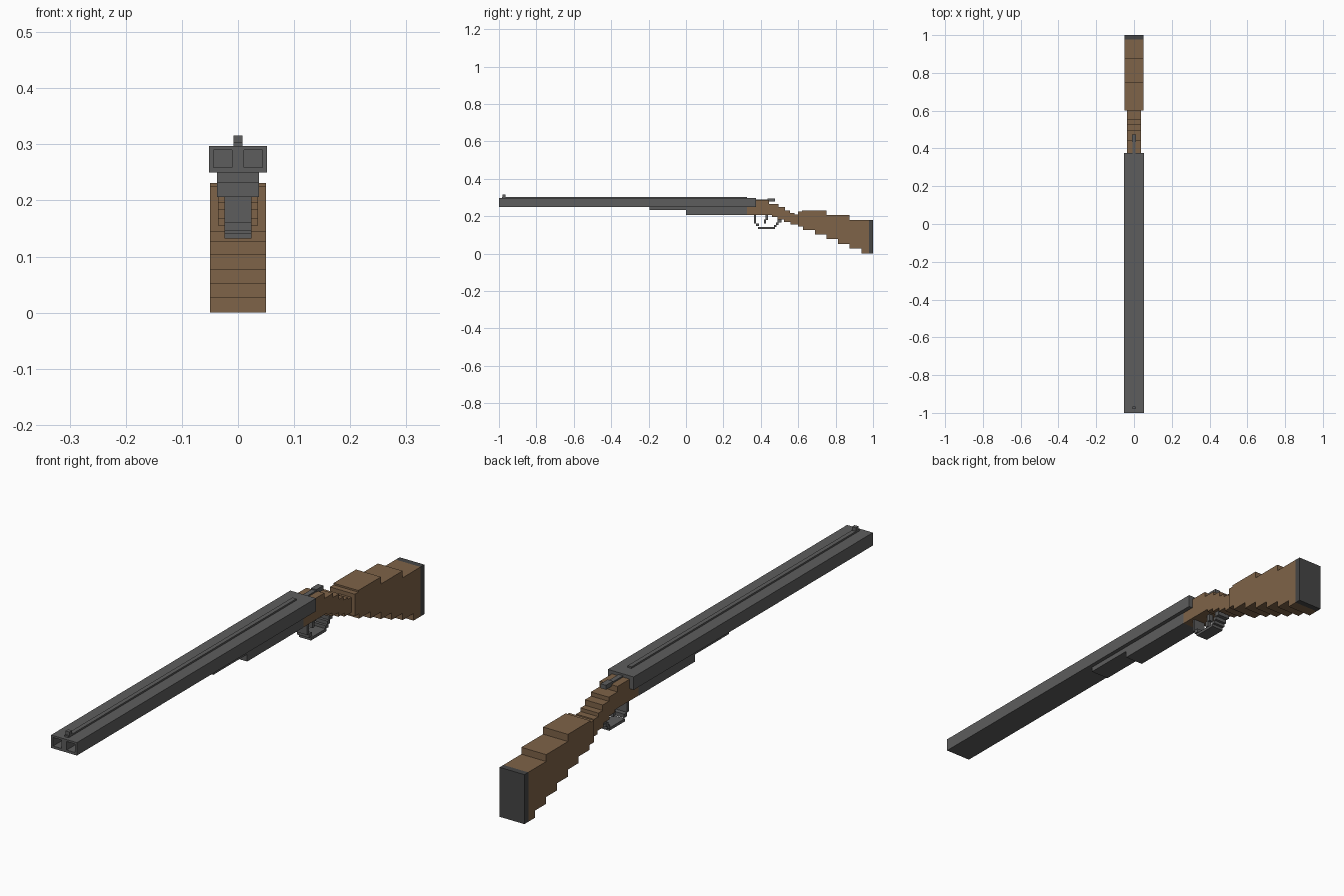
import bpy, bmesh

if "Cube" in bpy.data.objects:
    bpy.data.objects.remove(bpy.data.objects["Cube"])


def material(name, rgb):
    m = bpy.data.materials.new(name)
    m.diffuse_color = (*rgb, 1)
    m.use_nodes = True
    m.node_tree.nodes["Principled BSDF"].inputs["Base Color"].default_value = m.diffuse_color
    return m


STEEL = material("steel", (0.11, 0.11, 0.11))
WOOD = material("wood", (0.21, 0.125, 0.065))
RUBBER = material("rubber", (0.06, 0.06, 0.06))


def finish(name, bm, mat):
    bmesh.ops.recalc_face_normals(bm, faces=bm.faces[:])
    me = bpy.data.meshes.new(name)
    bm.to_mesh(me)
    bm.free()
    me.materials.append(mat)
    ob = bpy.data.objects.new(name, me)
    bpy.context.collection.objects.link(ob)
    return ob


def extrude_profile(name, half_width, pts, mat):
    """Extrude a closed (y, z) outline across x."""
    bm = bmesh.new()
    f = bm.faces.new([bm.verts.new((-half_width, y, z)) for y, z in pts])
    r = bmesh.ops.extrude_face_region(bm, geom=[f])
    bmesh.ops.translate(bm, vec=(2 * half_width, 0, 0),
                        verts=[v for v in r["geom"] if isinstance(v, bmesh.types.BMVert)])
    return finish(name, bm, mat)


def block(name, half_width, y0, y1, z0, z1, mat):
    return extrude_profile(name, half_width, [(y0, z0), (y1, z0), (y1, z1), (y0, z1)], mat)


def stairs(steps, end):
    """Turn (start y, z) steps into stair outline points."""
    pts = []
    for i, (y, z) in enumerate(steps):
        y1 = steps[i + 1][0] if i + 1 < len(steps) else end
        pts += [(y, z), (y1, z)]
    return pts


def stepped(name, half_width, top, bottom, end, mat):
    return extrude_profile(name, half_width,
                           stairs(bottom, end) + stairs(top, end)[::-1], mat)


# Twin square barrels with recessed bores
bm = bmesh.new()
for s in (-1, 1):
    def ring(x0, x1, z0, z1, y):
        return [bm.verts.new((s * x, y, z)) for x, z in ((x0, z0), (x1, z0), (x1, z1), (x0, z1))]
    loops = [ring(0, 0.052, 0.25, 0.297, 0.375), ring(0, 0.052, 0.25, 0.297, -1),
             ring(0.011, 0.044, 0.259, 0.290, -1), ring(0.011, 0.044, 0.259, 0.290, -0.95)]
    for a, b in zip(loops, loops[1:]):
        for i in range(4):
            j = (i + 1) % 4
            if not (a is loops[0] and i == 3):
                bm.faces.new((a[i], a[j], b[j], b[i]))
    bm.faces.new(loops[0])
    bm.faces.new(loops[-1])
bmesh.ops.remove_doubles(bm, verts=bm.verts[:], dist=1e-5)
finish("barrels", bm, STEEL)

# Rib, bead sight and stepped fore-end
block("barrel_rib", 0.008, -0.985, 0.325, 0.297, 0.303, STEEL)
block("bead_sight", 0.008, -0.98, -0.965, 0.303, 0.316, STEEL)
stepped("fore_end", 0.037, [(-0.195, 0.25)], [(-0.195, 0.232), (0, 0.206)], 0.325, STEEL)

# Stepped wooden grip
stepped("grip", 0.036,
        [(0.325, 0.25), (0.375, 0.285), (0.445, 0.265), (0.495, 0.25),
         (0.53, 0.23), (0.555, 0.217), (0.58, 0.21)],
        [(0.325, 0.206), (0.46, 0.196), (0.49, 0.183), (0.525, 0.168), (0.56, 0.155)],
        0.605, WOOD)

# Stepped shoulder stock and butt pad
stepped("stock", 0.05,
        [(0.6, 0.225), (0.62, 0.231), (0.75, 0.205), (0.875, 0.18)],
        [(0.6, 0.145), (0.625, 0.127), (0.69, 0.103), (0.75, 0.077), (0.812, 0.051),
         (0.875, 0.026), (0.938, 0.0)], 0.978, WOOD)
block("butt_pad", 0.05, 0.978, 1.0, 0, 0.18, RUBBER)

# Opening lever behind the barrels
block("lever_base", 0.009, 0.37, 0.45, 0.28, 0.29, STEEL)
block("lever_tab", 0.011, 0.435, 0.475, 0.278, 0.294, STEEL)

# Trigger guard: thin stepped strap
guard = [(0.363, 0.373, 0.16, 0.207), (0.373, 0.390, 0.146, 0.160), (0.385, 0.475, 0.132, 0.142),
         (0.470, 0.485, 0.142, 0.153), (0.480, 0.495, 0.153, 0.166), (0.490, 0.510, 0.166, 0.186)]
for i, g in enumerate(guard):
    block(f"trigger_guard_{i}", 0.024, *g, STEEL)

# Trigger
block("trigger_upper", 0.008, 0.425, 0.438, 0.180, 0.207, STEEL)
block("trigger_lower", 0.008, 0.417, 0.429, 0.160, 0.182, STEEL)
